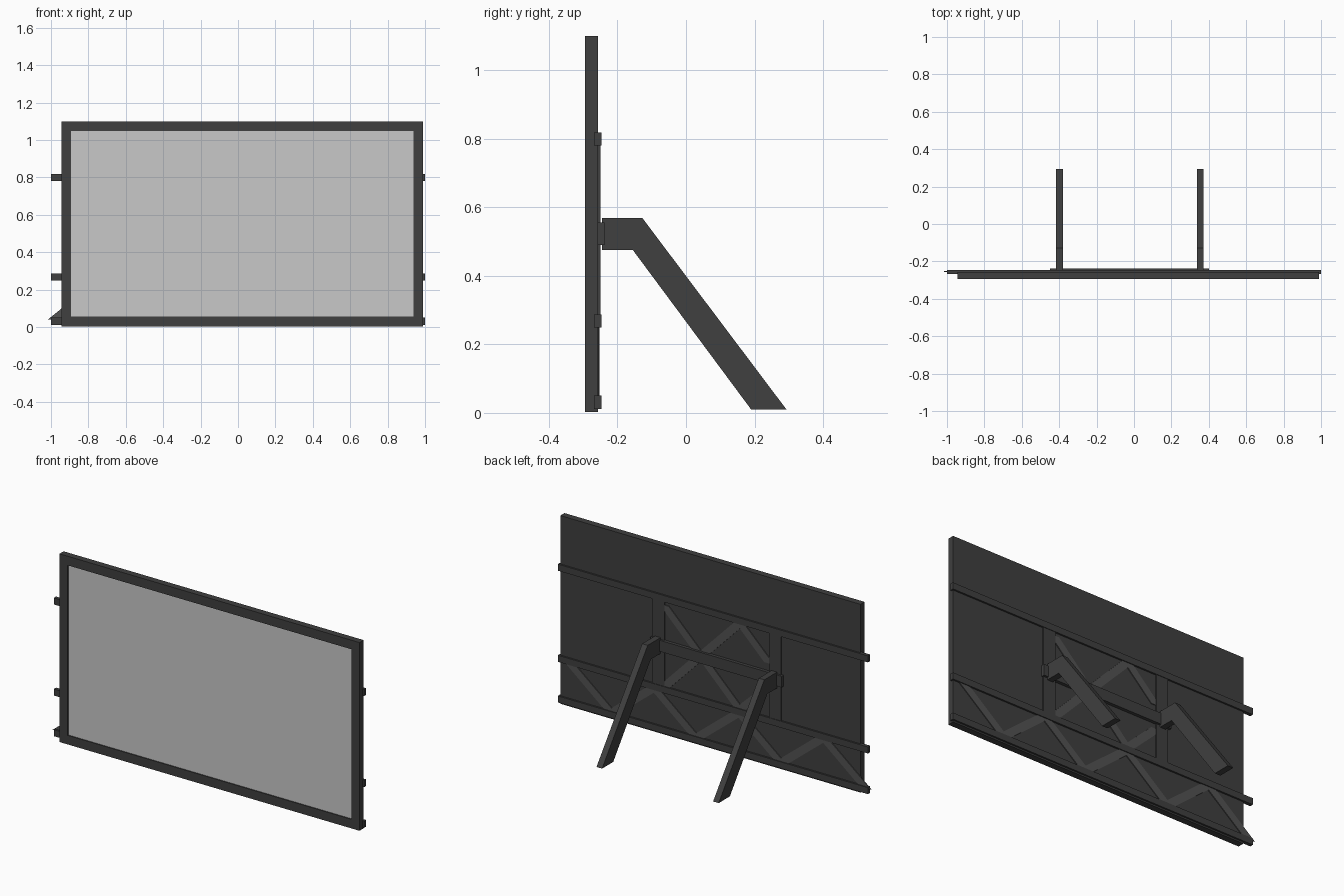
import bpy, bmesh, math
from mathutils import Vector

if "Cube" in bpy.data.objects:
    bpy.data.objects.remove(bpy.data.objects["Cube"])


def material(name, rgb):
    m = bpy.data.materials.new(name)
    m.diffuse_color = (*rgb, 1)
    m.use_nodes = True
    m.node_tree.nodes["Principled BSDF"].inputs["Base Color"].default_value = m.diffuse_color
    return m


DARK = material("charcoal", (0.05, 0.05, 0.05))
BRACE = material("dark_grey", (0.085, 0.085, 0.085))
SCREEN = material("light_grey", (0.58, 0.58, 0.58))


def finish(name, bm, mat):
    bmesh.ops.recalc_face_normals(bm, faces=bm.faces)
    me = bpy.data.meshes.new(name)
    bm.to_mesh(me)
    bm.free()
    me.materials.append(mat)
    ob = bpy.data.objects.new(name, me)
    bpy.context.collection.objects.link(ob)
    return ob


def prism(name, pts, offset, mat):
    """Extrude a flat 3D outline along an offset."""
    bm = bmesh.new()
    f = bm.faces.new([bm.verts.new(p) for p in pts])
    ext = bmesh.ops.extrude_face_region(bm, geom=[f])
    bmesh.ops.translate(bm, vec=offset,
                        verts=[v for v in ext["geom"] if isinstance(v, bmesh.types.BMVert)])
    return finish(name, bm, mat)


def box(name, x0, x1, y0, y1, z0, z1, mat=DARK):
    return prism(name, [(x0, y0, z0), (x1, y0, z0), (x1, y0, z1), (x0, y0, z1)],
                 (0, y1 - y0, 0), mat)


def strut(name, a, b, width=0.045):
    """Flat diagonal bar with level ends, lying on the back of the panel."""
    a, b = Vector(a), Vector(b)
    d = b - a
    h = width / 2 * d.length / abs(d.y)
    pts = [(a.x - h, BACK, a.y), (a.x + h, BACK, a.y), (b.x + h, BACK, b.y), (b.x - h, BACK, b.y)]
    prism(name, pts, (0, 0.005, 0), BRACE)


FRONT, BACK = -0.295, -0.257
L, R, B, T = -0.945, 0.99, 0.003, 1.10
W = 0.053

# Frame, back plate and recessed screen
box("frame_left", L, L + W, FRONT, BACK, B, T)
box("frame_right", R - W, R, FRONT, BACK, B, T)
box("frame_bottom", L + W, R - W, FRONT, BACK, B, B + W)
box("frame_top", L + W, R - W, FRONT, BACK, T - W, T)
box("back_plate", L + W, R - W, -0.275, BACK, B + W, T - W)
box("screen", L + W, R - W, -0.289, -0.275, B + W, T - W, SCREEN)

# Long horizontal rails
for i, z in enumerate((0.031, 0.268, 0.799)):
    box(f"rail_{i}", -1, 1, -0.268, -0.247, z - 0.019, z + 0.019)

# Uprights, crossbar and bent legs
MID = -0.022
for side, s in (("left", -1), ("right", 1)):
    c = MID + s * 0.376
    box(f"upright_{side}", c - 0.039, c + 0.039, BACK, -0.25, 0.268, 0.799)
    profile = [(-0.245, 0.475), (-0.155, 0.475), (0.19, 0.01),
               (0.293, 0.01), (-0.127, 0.568), (-0.245, 0.568)]
    prism(f"leg_{side}", [(c - 0.018, y, z) for y, z in profile], (0.036, 0, 0), DARK)
box("crossbar", -0.45, 0.40, BACK, -0.238, 0.49, 0.555)

# Lower zigzag bracing across the full width
step = 0.273
for i in range(7):
    x = 0.93 - i * step
    za, zb = (0.26, 0.04) if i % 2 == 0 else (0.04, 0.26)
    strut(f"lower_brace_{i}", (x, za), (x - step, zb))

# Upper cross bracing between the uprights
for i, (a, b) in enumerate([((0.32, 0.76), (-0.17, 0.28)), ((0.32, 0.28), (-0.17, 0.785)),
                            ((-0.17, 0.785), (-0.36, 0.60)), ((-0.17, 0.28), (-0.36, 0.46))]):
    strut(f"upper_brace_{i}", a, b)
